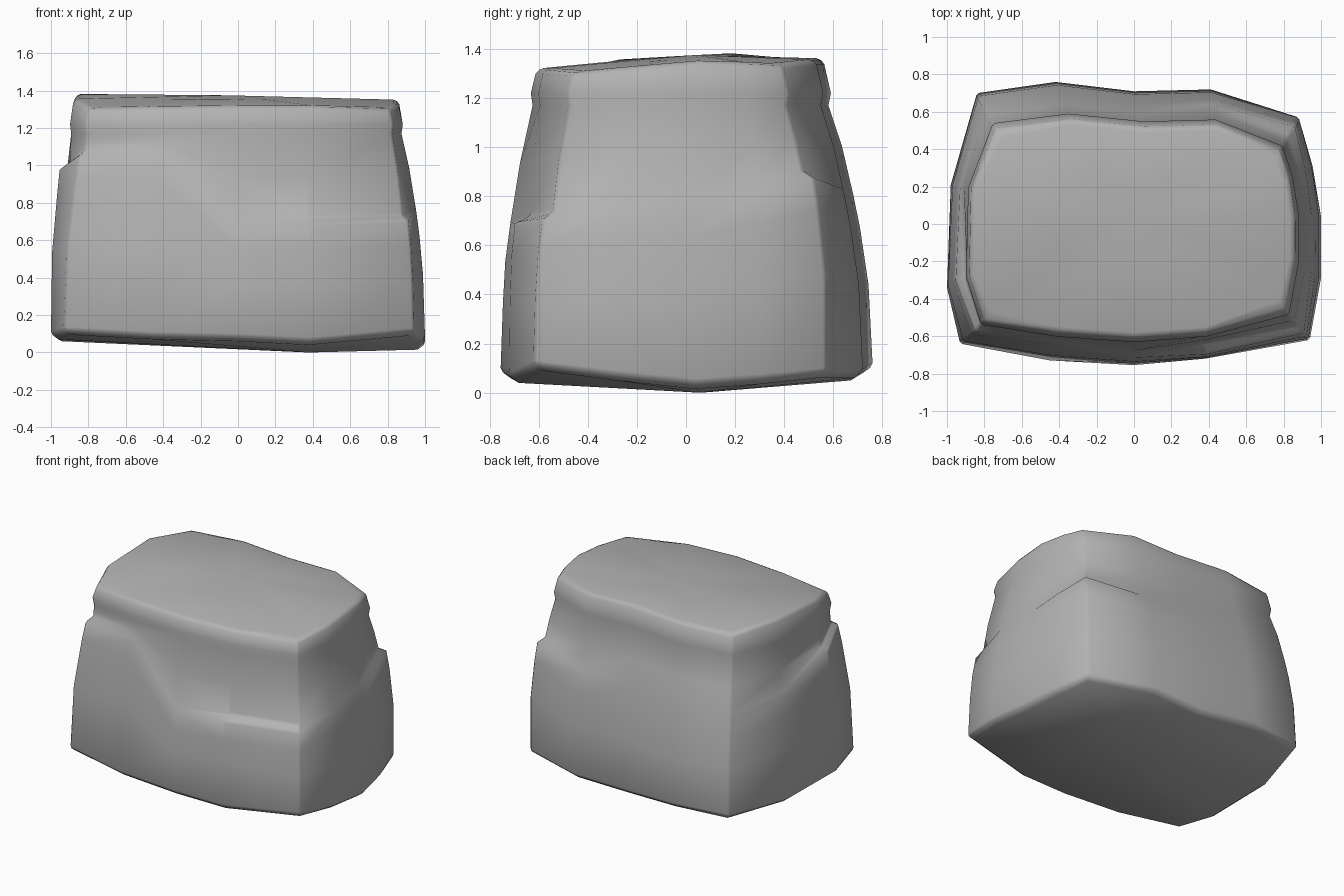
import bpy, bmesh
from mathutils import Vector

cube = bpy.data.objects.get("Cube")
if cube:
    bpy.data.objects.remove(cube)

# Outline of the foot and of the rim, counter-clockwise from the front right corner
FOOT = [(-.93, -.64, .125), (-.45, -.73, .1), (0, -.755, .09), (.38, -.72, .07),
        (.94, -.62, .12), (1, -.29, .08), (1, .04, .045), (.955, .31, .065),
        (.88, .57, .09), (.41, .72, .09), (0, .71, .08), (-.42, .76, .11),
        (-.84, .7, .11), (-.98, .21, .09), (-1, -.34, .1)]
RIM = [(-.8, -.52, 1.3), (-.4, -.58, 1.305), (0, -.61, 1.31), (.39, -.58, 1.31),
       (.81, -.46, 1.3), (.86, -.19, 1.32), (.86, .05, 1.34), (.83, .24, 1.335),
       (.78, .39, 1.33), (.44, .53, 1.345), (.06, .52, 1.35), (-.34, .56, 1.35),
       (-.74, .51, 1.345), (-.87, .19, 1.37), (-.88, -.27, 1.345)]
# Chipped ledges: height, swell below and cut above at each column
LEDGE_Z = [1.05, 1.06, .665, .69, .705, .75, .77, .82, .875, .8, .8, .8, .8, .83, .98]
SWELL = {0: .02, 3: .015, 4: .01, 7: .015, 8: .045, 14: .025}
CUT = {0: .025, 3: .045, 4: .035, 7: .01, 8: .005, 14: .025}
CORNERS = (0, 4, 8, 12)
# How far the wall has leaned from foot to rim at a height
LEAN = [(.1, 0), (.5, .1), (.75, .33), (1, .62), (1.17, .9), (1.22, .85), (1.31, 1)]


def lean(z):
    for (z0, a), (z1, b) in zip(LEAN, LEAN[1:]):
        if z <= z1:
            return a + (b - a) * max(0, z - z0) / (z1 - z0)
    return 1


foot = [Vector(p) for p in FOOT]
rim = [Vector(p) for p in RIM]
count = len(foot)


def outward(i):
    along = foot[(i + 1) % count] - foot[i - 1]
    return Vector((along.y, -along.x, 0)).normalized()


def wall(i, z, push=0):
    p = foot[i].lerp(rim[i], lean(z)) + outward(i) * push
    p.z = z
    return p


def column(i):
    z = LEDGE_Z[i]
    swell, cut = SWELL.get(i, 0), CUT.get(i, 0)
    inset = .06 if i in CORNERS else .03
    return [foot[i] - outward(i) * .04 - Vector((0, 0, .03)),
            foot[i],
            wall(i, z * .55, swell * .4),
            wall(i, z - .13, swell * .8),
            wall(i, z, swell),
            wall(i, z + .03, -cut),
            wall(i, (z + 1.17) / 2 + .015, -cut * .5),
            wall(i, 1.17),
            wall(i, 1.22),
            rim[i],
            rim[i] - outward(i) * inset + Vector((0, 0, .012))]


# Loft the boulder wall and close it with fans
bm = bmesh.new()
cols = [[bm.verts.new(p) for p in column(i)] for i in range(count)]
for i in range(count):
    a, b = cols[i], cols[(i + 1) % count]
    for k in range(len(a) - 1):
        bm.faces.new((a[k], b[k], b[k + 1], a[k + 1]))

base = bm.verts.new((.38, .06, 0))
peak = Vector((-.05, .04, 1.375))
crown = bm.verts.new(peak)
inner = []
for c in cols:
    p = c[-1].co.lerp(peak, .55)
    p.z = max(p.z, 1.355 - .02 * max(0, p.x))
    inner.append(bm.verts.new(p))
for i in range(count):
    j = (i + 1) % count
    bm.faces.new((cols[j][0], cols[i][0], base))
    bm.faces.new((cols[i][-1], cols[j][-1], inner[j], inner[i]))
    bm.faces.new((inner[i], inner[j], crown))
bmesh.ops.recalc_face_normals(bm, faces=bm.faces)

mesh = bpy.data.meshes.new("boulder")
bm.to_mesh(mesh)
bm.free()
boulder = bpy.data.objects.new("boulder", mesh)
bpy.context.collection.objects.link(boulder)

# Plain stone colour
stone = bpy.data.materials.new("stone_grey")
stone.use_nodes = True
grey = (.45, .45, .45, 1)
stone.diffuse_color = grey
stone.node_tree.nodes["Principled BSDF"].inputs["Base Color"].default_value = grey
mesh.materials.append(stone)

# Slightly worn corners, smooth faces
bpy.context.view_layer.objects.active = boulder
boulder.select_set(True)
bevel = boulder.modifiers.new("worn_edges", "BEVEL")
bevel.width = .012
bevel.segments = 1
bevel.limit_method = "ANGLE"
bevel.angle_limit = .8
bpy.ops.object.modifier_apply(modifier=bevel.name)
bpy.ops.object.shade_smooth_by_angle(angle=.75)
